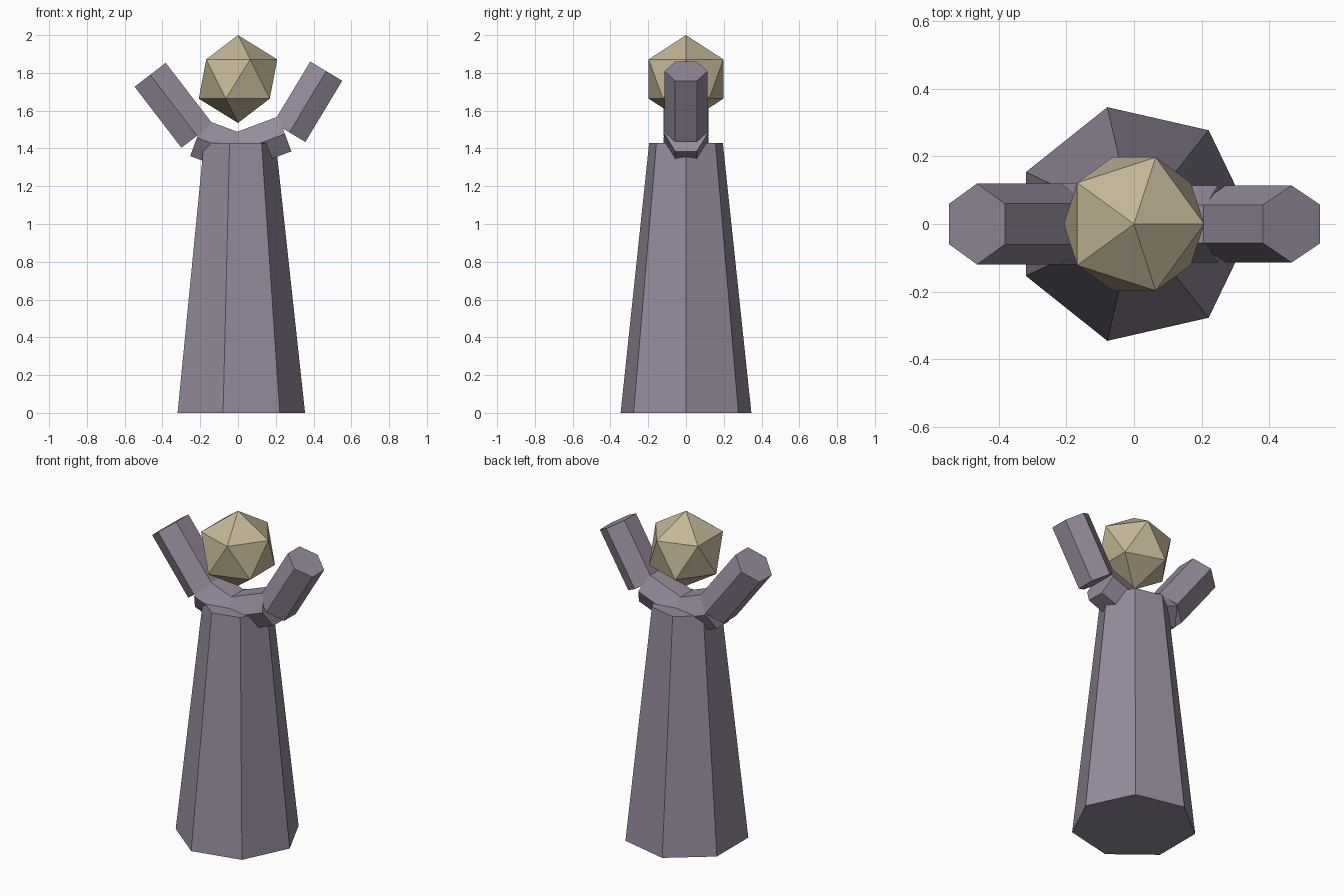
import bpy, bmesh, math
from mathutils import Vector

if "Cube" in bpy.data.objects:
    bpy.data.objects.remove(bpy.data.objects["Cube"])


def material(name, rgb):
    m = bpy.data.materials.new(name)
    m.diffuse_color = (*rgb, 1)
    m.use_nodes = True
    m.node_tree.nodes["Principled BSDF"].inputs["Base Color"].default_value = m.diffuse_color
    return m


stone = material("purple_grey_stone", (0.305, 0.26, 0.335))
gold = material("pale_gold", (0.55, 0.47, 0.31))


def add_object(name, bm, mat):
    bmesh.ops.recalc_face_normals(bm, faces=bm.faces)
    mesh = bpy.data.meshes.new(name)
    bm.to_mesh(mesh)
    bm.free()
    mesh.materials.append(mat)
    obj = bpy.data.objects.new(name, mesh)
    bpy.context.collection.objects.link(obj)
    return obj


def prism(name, start, end, r0, r1, sides, first):
    """Capped, optionally tapered prism; 'first' points at the first corner."""
    start, end, u = Vector(start), Vector(end), Vector(first)
    v = (end - start).normalized().cross(u)
    bm = bmesh.new()
    rings = []
    for c, r in ((start, r0), (end, r1)):
        angles = [2 * math.pi * i / sides for i in range(sides)]
        rings.append([bm.verts.new(c + r * (u * math.cos(a) + v * math.sin(a)))
                      for a in angles])
    a, b = rings
    bm.faces.new(a)
    bm.faces.new(b)
    for i in range(sides):
        j = (i + 1) % sides
        bm.faces.new((a[i], a[j], b[j], b[i]))
    return add_object(name, bm, stone)


# Seven-sided tapering pillar
prism("pillar", (0, 0, 0), (0, 0, 1.43), 0.355, 0.2, 7, (1, 0, 0))

# Six-sided branches: centre, elbow, forearm base, tip, radius
branches = {
    "left": ((0, 0, 1.376), (-0.217, 0, 1.457), (-0.217, 0, 1.467),
             (-0.465, 0, 1.79), 0.12),
    "right": ((0, 0, 1.384), (0.248, 0, 1.477), (0.272, 0, 1.485),
              (0.467, 0, 1.809), 0.114),
}
for side, (centre, elbow, base, tip, r) in branches.items():
    prism(side + "_lower_branch", centre, elbow, r, r, 6, (0, 1, 0))
    prism(side + "_upper_branch", base, tip, r, r, 6, (0, 1, 0))

# Faceted orb floating between the branches
bm = bmesh.new()
bmesh.ops.create_icosphere(bm, subdivisions=1, radius=0.2325)
bmesh.ops.translate(bm, verts=bm.verts, vec=(0, 0, 1.7675))
add_object("orb", bm, gold)
